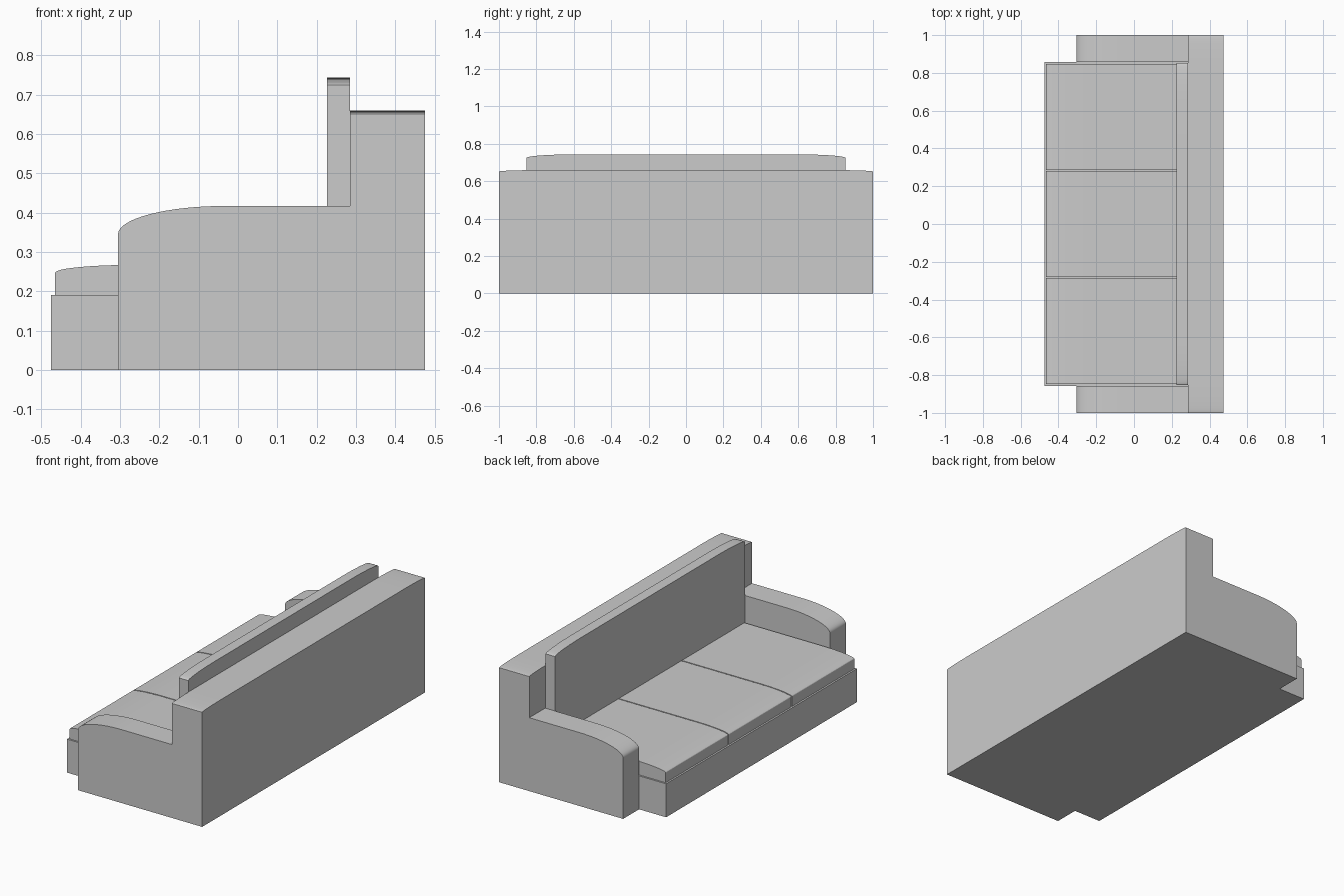
import bpy, bmesh, math

if "Cube" in bpy.data.objects:
    bpy.data.objects.remove(bpy.data.objects["Cube"])


def corner(cx, cz, rx, rz, a0, a1, n=12):
    """Points along an elliptical corner, angles in degrees."""
    pts = []
    for i in range(n + 1):
        a = math.radians(a0 + (a1 - a0) * i / n)
        pts.append((cx + rx * math.cos(a), cz + rz * math.sin(a)))
    return pts


def prism(name, profile, axis, lo, hi):
    """Extrude an (horizontal, z) profile along 'x' or 'y'."""
    def place(p, d):
        return (d, p[0], p[1]) if axis == 'x' else (p[0], d, p[1])
    bm = bmesh.new()
    a = [bm.verts.new(place(p, lo)) for p in profile]
    b = [bm.verts.new(place(p, hi)) for p in profile]
    bm.faces.new(a)
    bm.faces.new(b[::-1])
    for i in range(len(a)):
        j = (i + 1) % len(a)
        bm.faces.new((a[i], b[i], b[j], a[j]))
    bmesh.ops.recalc_face_normals(bm, faces=bm.faces)
    mesh = bpy.data.meshes.new(name)
    bm.to_mesh(mesh)
    bm.free()
    ob = bpy.data.objects.new(name, mesh)
    bpy.context.collection.objects.link(ob)
    bpy.ops.object.select_all(action='DESELECT')
    bpy.context.view_layer.objects.active = ob
    ob.select_set(True)
    bpy.ops.object.shade_smooth_by_angle(angle=math.radians(30))
    return ob


def crowned(half, z0, shoulder, top, rx):
    """Upright panel profile with softly curved top ends."""
    rz = top - shoulder
    return ([(-half, z0), (half, z0)]
            + corner(half - rx, shoulder, rx, rz, 0, 90)
            + corner(-half + rx, shoulder, rx, rz, 90, 180))


INNER = 0.857   # inside face of the arms
BACK_X = 0.285  # front face of the backrest

# Base under the seat
prism("base", [(-0.475, 0), (BACK_X, 0), (BACK_X, 0.19), (-0.475, 0.19)],
      'y', -INNER, INNER)

# Arms with a swept front top
arm = [(-0.305, 0), (BACK_X, 0), (BACK_X, 0.417)] + \
    corner(-0.03, 0.345, 0.275, 0.072, 90, 180, 16)
prism("arm_left", arm, 'y', -1.0, -INNER)
prism("arm_right", arm, 'y', INNER, 1.0)

# Backrest and its long cushion
prism("backrest", crowned(1.0, 0, 0.651, 0.659, 0.2), 'x', BACK_X, 0.475)
prism("back_cushion", crowned(0.853, 0.19, 0.724, 0.743, 0.25), 'x', 0.226, BACK_X)

# Three seat cushions with rounded front edges
seat = [(-0.465, 0.19), (0.226, 0.19), (0.226, 0.267)] + \
    corner(-0.265, 0.247, 0.2, 0.02, 90, 180)
gap, width = 0.003, 2 * 0.85 / 3
for i in range(3):
    y0 = -0.85 + i * width
    prism(f"seat_cushion_{i + 1}", seat, 'y', y0 + gap, y0 + width - gap)
